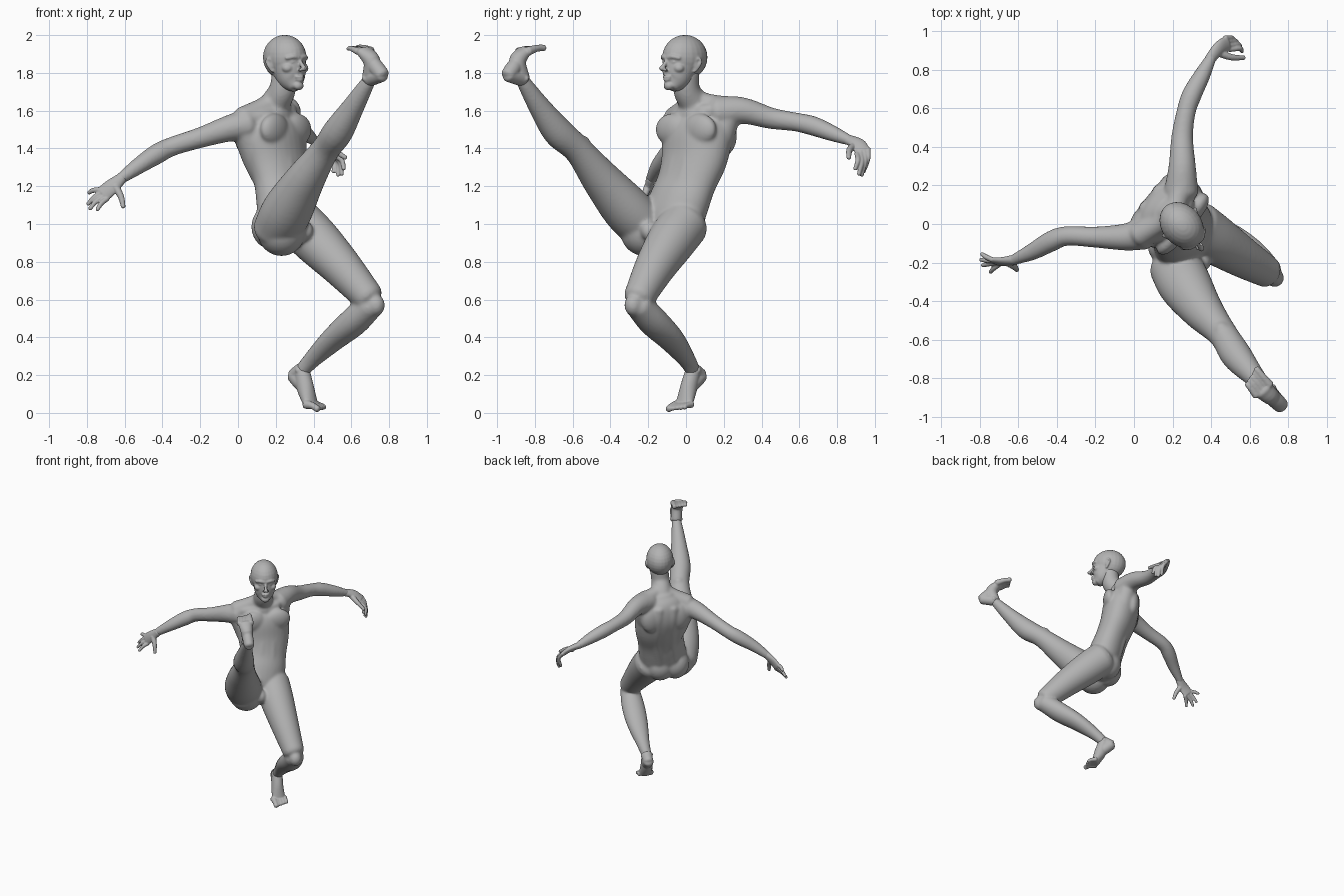
import bpy, bmesh, math
from mathutils import Vector, Matrix

skin = bpy.data.materials.new("matte_grey")
skin.diffuse_color = (0.45, 0.45, 0.45, 1)

YAW = math.radians(51)                       # direction the torso faces
FRONT = Vector((math.sin(YAW), -math.cos(YAW), 0))
SIDE = Vector((math.cos(YAW), math.sin(YAW), 0))


def tube(bm, rows, side=(0, 0, 1), cap=0.6, n=20, steps=5):
    """Rounded tube through rows of (x, y, z, half width, half depth)."""
    rows = [Vector(r if len(r) == 5 else (*r, r[3])) for r in rows]
    p = [rows[0] * 2 - rows[1]] + rows + [rows[-1] * 2 - rows[-2]]
    pts = []
    for i in range(1, len(p) - 2):
        a, b, c, d = p[i - 1:i + 3]
        for k in range(steps):
            t = k / steps
            pts.append((b * 2 + (c - a) * t + (a * 2 - b * 5 + c * 4 - d) * t * t
                        + (b * 3 - a - c * 3 + d) * t ** 3) * 0.5)
    pts.append(rows[-1])
    pos = [Vector(q[:3]) for q in pts]
    last = len(pts) - 1
    tan = [(pos[min(i + 1, last)] - pos[max(i - 1, 0)]).normalized() for i in range(last + 1)]
    sec = [(pos[i], tan[i], pts[i][3], pts[i][4]) for i in range(last + 1)]

    def dome(s, sign):
        out = []
        for deg in (25, 50, 75):
            a = math.radians(deg)
            h = sign * min(s[2], s[3]) * cap * math.sin(a)
            out.append((s[0] + s[1] * h, s[1], s[2] * math.cos(a), s[3] * math.cos(a)))
        return out

    sec = dome(sec[0], -1)[::-1] + sec + dome(sec[-1], 1)
    rings = []
    for c, t, rw, rd in sec:
        u = Vector(side)
        u = (u - t * u.dot(t)).normalized()
        v = t.cross(u)
        rings.append([bm.verts.new(c + u * rw * math.cos(2 * math.pi * j / n)
                                   + v * rd * math.sin(2 * math.pi * j / n)) for j in range(n)])
    for r, s in zip(rings, rings[1:]):
        for j in range(n):
            bm.faces.new((r[j], r[(j + 1) % n], s[(j + 1) % n], s[j]))
    bm.faces.new(rings[0][::-1])
    bm.faces.new(rings[-1])


def blob(bm, c, r, yaw=YAW):
    """Ellipsoid with radii (side, front, up)."""
    m = Matrix.Translation(c) @ Matrix.Rotation(yaw, 4, 'Z') @ Matrix.Diagonal((*r, 1))
    bmesh.ops.create_uvsphere(bm, u_segments=24, v_segments=14, radius=1, matrix=m)


def finish(name, bm, voxel, smooth):
    """Fuse the overlapping volumes into one smooth skin."""
    bmesh.ops.recalc_face_normals(bm, faces=bm.faces)
    me = bpy.data.meshes.new(name)
    bm.to_mesh(me)
    bm.free()
    me.materials.append(skin)
    ob = bpy.data.objects.new(name, me)
    bpy.context.collection.objects.link(ob)
    rm = ob.modifiers.new("fuse", 'REMESH')
    rm.mode = 'VOXEL'
    rm.voxel_size = voxel
    rm.use_smooth_shade = True
    sm = ob.modifiers.new("soften", 'SMOOTH')
    sm.factor = 0.5
    sm.iterations = smooth
    return ob


# ---- body: torso, neck, arms and legs ----
bm = bmesh.new()
torso = [(.27, -.09, .93, .13, .11), (.26, -.07, 1.02, .178, .13), (.25, -.035, 1.12, .18, .13),
         (.233, .003, 1.22, .178, .123), (.207, .043, 1.34, .197, .135), (.185, .06, 1.46, .207, .143),
         (.17, .065, 1.55, .185, .122), (.18, .065, 1.62, .11, .08)]
tube(bm, torso, SIDE, cap=0.5, n=32)
tube(bm, [(.175, .065, 1.56, .095), (.2, .04, 1.64, .08), (.235, .003, 1.71, .071), (.25, -.0, 1.8, .07)], SIDE)
blob(bm, (.195, .045, 1.575), (.12, .085, .07))

# back muscles either side of the spine, chest, shoulder blades, belly
for s in (-1, 1):
    tube(bm, [(*(Vector(r[:3]) - FRONT * r[4] * .68 + SIDE * s * .055), .047) for r in torso[1:7]], SIDE)
    blob(bm, Vector((.185, .055, 1.5)) + FRONT * .088 + SIDE * s * .095, (.105, .05, .085))
    blob(bm, Vector((.175, .065, 1.47)) - FRONT * .08 + SIDE * s * .11, (.08, .05, .11))
    tube(bm, [(*(Vector(r[:3]) + FRONT * r[4] * .7 + SIDE * s * .04), .04) for r in torso[1:5]], SIDE)

# shoulder yoke
tube(bm, [(.2, .035, 1.655, .06), (.13, .0, 1.61, .058), (.03, -.055, 1.555, .068)])
tube(bm, [(.2, .035, 1.655, .06), (.225, .12, 1.635, .055), (.25, .2, 1.61, .07)])
tube(bm, [(.215, .02, 1.6, .035), (.14, -.05, 1.575, .035), (.05, -.07, 1.555, .045)])
tube(bm, [(.215, .02, 1.6, .035), (.275, .1, 1.6, .035), (.265, .2, 1.605, .045)])

# arms
tube(bm, [(.05, -.05, 1.525, .085), (-.05, -.068, 1.505, .07), (-.2, -.068, 1.457, .055),
          (-.35, -.062, 1.41, .051), (-.43, -.09, 1.37, .054), (-.53, -.145, 1.305, .044),
          (-.635, -.19, 1.23, .029, .026)])
tube(bm, [(.245, .17, 1.59, .09), (.25, .30, 1.6, .071), (.25, .45, 1.56, .057), (.27, .58, 1.54, .05),
          (.30, .67, 1.52, .052), (.355, .775, 1.48, .043), (.405, .872, 1.44, .027)])
# sides of the chest running into the arms
tube(bm, [(.145, -.02, 1.2, .05), (.105, -.02, 1.33, .075), (.065, -.035, 1.44, .078), (.025, -.055, 1.51, .07)])
tube(bm, [(.265, .07, 1.2, .055), (.262, .125, 1.33, .075), (.255, .175, 1.45, .075), (.25, .215, 1.56, .07)])

# raised leg
RS = Vector((.78, .62, 0))
tube(bm, [(.21, -.21, .97, .137, .12), (.265, -.315, 1.08, .138, .127), (.355, -.447, 1.235, .108, .102),
          (.46, -.57, 1.39, .076), (.53, -.68, 1.49, .08), (.61, -.775, 1.62, .059),
          (.685, -.855, 1.745, .039), (.715, -.88, 1.79, .028)], RS, n=28)
blob(bm, (.23, -.22, .965), (.13, .13, .135))
blob(bm, (.455, -.55, 1.425), (.045, .045, .045))

# standing leg
LS = Vector((.6, .8, 0))
tube(bm, [(.325, -.01, 1.0, .132), (.42, -.08, .905, .128), (.55, -.165, .77, .108),
          (.69, -.248, .612, .083)], LS, n=28)
tube(bm, [(.70, -.25, .57, .073), (.61, -.17, .48, .088, .075), (.505, -.08, .39, .08, .062),
          (.395, .002, .285, .05, .046), (.338, .038, .22, .038), (.325, .05, .19, .028)], LS, n=28)
blob(bm, (.725, -.275, .57), (.05, .055, .06))

# buttocks and groin
blob(bm, (.25, -.015, .98), (.11, .1, .115))
blob(bm, (.18, -.11, .985), (.11, .11, .12))
blob(bm, (.35, -.195, .965), (.04, .052, .055))
finish("body", bm, 0.0085, 14)

# ---- head: modelled facing -y, then turned ----
bm = bmesh.new()
blob(bm, (0, .012, 1.882), (.104, .13, .119), 0)
tube(bm, [(0, -.08, 1.728, .042, .038), (0, -.056, 1.757, .068, .069), (0, -.033, 1.80, .082, .091),
          (0, -.014, 1.85, .092, .101), (0, 0, 1.9, .092, .112)], (1, 0, 0), cap=0.4, n=28)
tube(bm, [(0, -.108, 1.87, .011), (0, -.132, 1.842, .011), (0, -.15, 1.82, .015)], (1, 0, 0))      # nose
tube(bm, [(-.025, -.111, 1.779, .007), (0, -.124, 1.78, .009), (.025, -.111, 1.779, .007)])        # upper lip
tube(bm, [(-.02, -.111, 1.766, .007), (0, -.122, 1.764, .010), (.02, -.111, 1.766, .007)])         # lower lip
blob(bm, (0, -.102, 1.732), (.03, .023, .024), 0)                                                 # chin
for s in (-1, 1):
    tube(bm, [(s * .008, -.111, 1.881, .012), (s * .04, -.106, 1.886, .012), (s * .07, -.084, 1.878, .01)])
    blob(bm, (s * .036, -.096, 1.858), (.017, .013, .009), 0)        # eye
    blob(bm, (s * .052, -.074, 1.825), (.032, .03, .026), 0)         # cheekbone
    blob(bm, (s * .012, -.133, 1.815), (.011, .013, .008), 0)        # nostril
    tube(bm, [(s * .088, .004, 1.808, .009), (s * .099, .018, 1.83, .010), (s * .108, .032, 1.86, .009),
              (s * .104, .02, 1.875, .008), (s * .096, .004, 1.866, .007)])                      # ear rim
    blob(bm, (s * .096, .014, 1.845), (.008, .018, .03), 0)
bm.transform(Matrix.Translation((.255, -.015, 0)) @ Matrix.Rotation(math.radians(40), 4, 'Z'))
finish("head", bm, 0.0055, 6)


# ---- hands ----
def hand(name, palm, side, tips, bend, thumb):
    bm = bmesh.new()
    tube(bm, palm, side)
    side = Vector(side).normalized()
    knuckle = Vector(palm[-1][:3])
    for i, tip in enumerate(tips):
        a = knuckle + side * (.034 - .0225 * i)
        b = (a + Vector(tip)) / 2 + Vector(bend)
        tube(bm, [(*a, .014), (*b, .0135), (*tip, .0105)], side, n=12)
    tube(bm, [(*t, r) for t, r in zip(thumb, (.022, .017, .012))], side, n=12)
    finish(name, bm, 0.0045, 3)


hand("right_hand",
     [(-.615, -.185, 1.243, .03, .027), (-.67, -.195, 1.197, .042, .021), (-.715, -.195, 1.158, .045, .017)],
     (.64, -.3, -.7),
     [(-.745, -.25, 1.075), (-.785, -.215, 1.08), (-.795, -.185, 1.105), (-.79, -.155, 1.165)],
     (-.005, 0, .004), [(-.65, -.2, 1.2), (-.62, -.222, 1.145), (-.607, -.238, 1.09)])
hand("left_hand",
     [(.392, .853, 1.448, .029, .026), (.44, .91, 1.425, .038, .022), (.483, .935, 1.385, .043, .018)],
     (.3, -.85, -.35),
     [(.56, .895, 1.29), (.55, .915, 1.262), (.53, .93, 1.257), (.505, .94, 1.275)],
     (.022, .01, .006), [(.435, .89, 1.415), (.505, .865, 1.39), (.57, .862, 1.35)])


# ---- feet ----
def foot(name, ankle, heel, arch, ball, toe, side, big):
    bm = bmesh.new()
    side = side.normalized()
    tube(bm, [(*ankle, .041, .041), (*arch, .045, .047), (*ball, .053, .03)], side)
    tube(bm, [(*heel, .04), (*((Vector(heel) + Vector(arch)) / 2), .042), (*arch, .04), (*ball, .05, .028)], side)
    tube(bm, [(*ankle, .042), (*heel, .038)], side)
    for s in (-1, 1):                                    # ankle bones
        blob(bm, Vector(ankle) + side * s * .03, (.018, .018, .018))
    run = Vector(toe) - Vector(ball)
    for i in range(5):                                   # toes, big one first
        off = side * big * (.041 - .022 * i)
        a = Vector(ball) + off
        r = .019 if i == 0 else .0135
        tube(bm, [(*a, r + .006), (*(a + run * .55 + Vector((0, 0, .006))), r),
                  (*(a + run * (1 - .07 * i)), r * .95)], side, n=12)
    finish(name, bm, 0.005, 5)


foot("standing_foot", (.338, .038, .225), (.298, .075, .198), (.356, .015, .135), (.385, -.01, .045),
     (.447, -.06, .02), LS, -1)
foot("raised_foot", (.697, -.867, 1.77), (.762, -.94, 1.79), (.71, -.893, 1.855), (.67, -.86, 1.915),
     (.603, -.778, 1.932), RS, 1)
